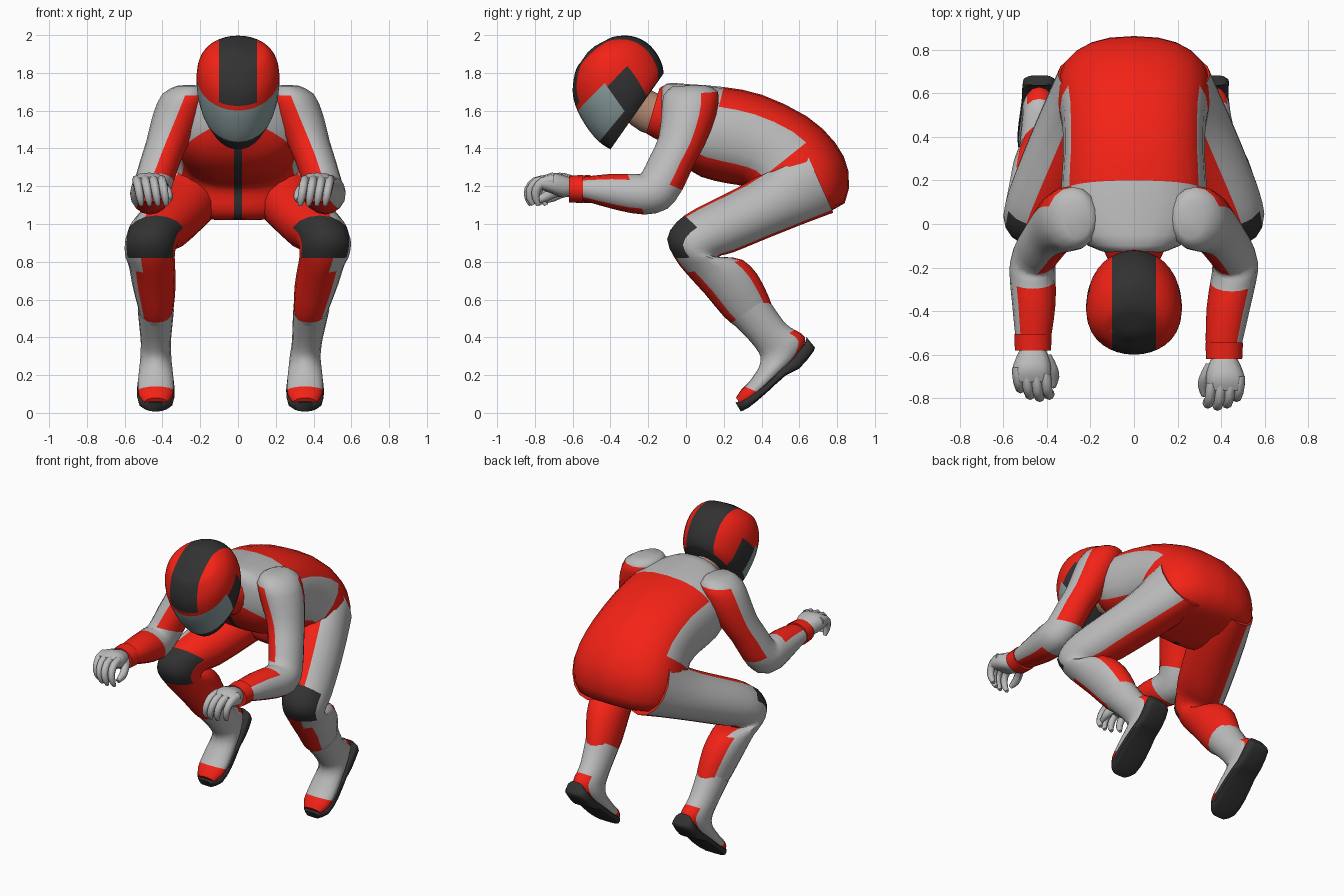
import bpy, bmesh
from math import sin, cos, pi
from mathutils import Vector

PALETTE = {"red": (0.9, 0.016, 0.008, 1), "grey": (0.5, 0.5, 0.5, 1), "dark": (0.032, 0.032, 0.032, 1),
           "glass": (0.27, 0.36, 0.36, 1), "skin": (0.45, 0.25, 0.17, 1)}
MATS = {}
for key, col in PALETTE.items():
    MATS[key] = bpy.data.materials.new(key)
    MATS[key].diffuse_color = col
KEYS = list(PALETTE)


def spline(p, steps):
    """Catmull-Rom through the rings; yields (ring position, values)."""
    out = []
    for i in range(len(p) - 1):
        a, b, c, d = p[max(i - 1, 0)], p[i], p[i + 1], p[min(i + 2, len(p) - 1)]
        for k in range(steps):
            t = k / steps
            out.append((i + t, [0.5 * (2 * B + (C - A) * t + (2 * A - 5 * B + 4 * C - D) * t * t
                                       + (3 * B - A - 3 * C + D) * t ** 3) for A, B, C, D in zip(a, b, c, d)]))
    out.append((len(p) - 1, list(p[-1])))
    return out


def loft(name, rings, paint, side=1, n=16, steps=2, power=2.0, move=None, stripe=None):
    """Ring = front/top point (y, z), back/bottom point (y, z), centre x, half width."""
    bm = bmesh.new()
    loops, pos = [], []
    for u, (y1, z1, y2, z2, cx, hw) in spline(rings, steps):
        mid = Vector((cx * side, (y1 + y2) / 2, (z1 + z2) / 2))
        half = Vector((0, (y1 - y2) / 2, (z1 - z2) / 2))
        row = []
        for k in range(n):
            a = 2 * pi * k / n
            c, s = [(1 if v > 0 else -1) * abs(v) ** (2 / power) for v in (cos(a), sin(a))]
            p = mid + Vector((c * hw * side, 0, 0)) + half * s
            row.append(bm.verts.new(p + move(p) if move else p))
        loops.append(row)
        pos.append(u)
    for i in range(len(loops) - 1):
        for k in range(n):
            m = (k + 1) % n
            f = bm.faces.new((loops[i][k], loops[i][m], loops[i + 1][m], loops[i + 1][k]))
            a = 2 * pi * (k + 0.5) / n
            f.material_index = KEYS.index(paint((pos[i] + pos[i + 1]) / 2, cos(a), sin(a)))
    for row, u in ((loops[0], 0), (loops[-1], pos[-1])):
        bm.faces.new(row).material_index = KEYS.index(paint(u, 0, 0))
    if stripe:
        w, colour, test = stripe
        for x in (-w, w):
            bmesh.ops.bisect_plane(bm, geom=bm.verts[:] + bm.edges[:] + bm.faces[:],
                                   plane_co=(x, 0, 0), plane_no=(1, 0, 0))
        for f in bm.faces:
            c = f.calc_center_median()
            if abs(c.x) < w and test(c):
                f.material_index = KEYS.index(colour)
    bmesh.ops.recalc_face_normals(bm, faces=bm.faces[:])
    me = bpy.data.meshes.new(name)
    bm.to_mesh(me)
    bm.free()
    for key in KEYS:
        me.materials.append(MATS[key])
    ob = bpy.data.objects.new(name, me)
    bpy.context.collection.objects.link(ob)
    bpy.ops.object.select_all(action='DESELECT')
    ob.select_set(True)
    bpy.context.view_layer.objects.active = ob
    bpy.ops.object.shade_smooth_by_angle(angle=0.9)
    return ob


def plain(colour):
    return lambda u, c, s: colour


def ramp(v):
    return min(max(v, 0), 1)


# Torso with grey yoke, grey flanks and front zip
def torso_paint(u, c, s):
    if u < 3 and s > 0.2 or abs(c) > 0.82 and u < 5.5:
        return "grey"
    return "red"

loft("torso", [(-.13, 1.71, -.14, 1.48, 0, .11), (-.10, 1.745, -.10, 1.41, 0, .21), (.02, 1.74, -.04, 1.33, 0, .31),
               (.20, 1.725, .08, 1.25, 0, .335), (.40, 1.685, .22, 1.215, 0, .325), (.64, 1.57, .30, 1.20, 0, .33),
               (.79, 1.43, .33, 1.15, 0, .35), (.86, 1.28, .34, 1.08, 0, .355), (.84, 1.11, .38, 1.03, 0, .32),
               (.70, 1.05, .45, 1.02, 0, .2)],
     torso_paint, n=24, power=2.4, stripe=(.02, "dark", lambda p: p.z < 1.45 and p.y < .4))

# Collar and neck
loft("collar", [(-.21, 1.48, -.14, 1.72, 0, .115), (-.16, 1.45, -.10, 1.74, 0, .135), (-.08, 1.42, -.04, 1.74, 0, .17)],
     plain("red"))
loft("neck", [(-.32, 1.55, -.22, 1.73, 0, .085), (-.24, 1.49, -.15, 1.69, 0, .09), (-.14, 1.46, -.08, 1.68, 0, .095)],
     plain("skin"))


# Helmet with visor, side discs, rim and crown stripe
def helmet_paint(u, c, s):
    if 0.9 < u < 3 and s > 0.25:
        return "glass"
    if u < 0.3 or u < 0.9 and s > -0.3 or u < 2.7 and abs(s) < 0.4:
        return "dark"
    return "red"

loft("helmet", [(-.40, 1.395, -.12, 1.795, 0, .16), (-.46, 1.435, -.125, 1.84, 0, .195), (-.52, 1.505, -.16, 1.91, 0, .215),
                (-.575, 1.60, -.215, 1.965, 0, .22), (-.60, 1.70, -.29, 1.995, 0, .205),
                (-.585, 1.81, -.375, 1.993, 0, .16), (-.555, 1.86, -.43, 1.97, 0, .1), (-.52, 1.91, -.485, 1.94, 0, .03)],
     helmet_paint, n=32, steps=4, stripe=(.1, "dark", lambda p: p.z > 1.63))


def leg_paint(u, c, s):
    if 3.5 < u < 6 and s > 0.25:
        return "dark"
    limit = 0.5 if u < 7 else 0.75
    return "grey" if c > limit or u > 9.5 else "red"


def boot_paint(u, c, s):
    return "red" if u > 6.5 or u > 2 and s < -0.6 else "grey"


def arm_paint(u, c, s):
    if u < 5:
        return "grey" if c > 0.1 and s > -0.3 or u < 1 else "red"
    return "grey" if u < 7 or c > 0.6 else "red"


LEG = [(.60, 1.46, .78, 1.06, .19, .16), (.42, 1.28, .62, 1.00, .25, .175), (.22, 1.165, .42, .92, .335, .175),
       (.05, 1.08, .25, .85, .41, .165), (-.05, 1.01, .19, .835, .45, .145), (-.10, .92, .17, .82, .465, .135),
       (-.06, .82, .20, .825, .465, .13), (0, .74, .30, .81, .455, .122), (.10, .63, .38, .73, .445, .115),
       (.20, .51, .44, .61, .435, .095), (.26, .46, .46, .55, .435, .08)]
BOOT = [(.24, .48, .43, .61, .435, .096), (.33, .39, .52, .48, .435, .085), (.385, .32, .575, .44, .435, .08),
        (.395, .28, .63, .40, .435, .08), (.385, .24, .61, .32, .435, .083), (.36, .20, .53, .23, .435, .09),
        (.33, .16, .45, .14, .435, .095), (.29, .12, .37, .06, .435, .09), (.265, .08, .30, .03, .435, .06)]
SOLE = [(.262, .055, .29, .008, .435, .045), (.31, .075, .335, .03, .435, .09), (.40, .14, .425, .105, .435, .1),
        (.50, .23, .53, .20, .435, .088), (.555, .28, .60, .235, .435, .08), (.63, .37, .675, .325, .435, .075),
        (.635, .405, .68, .35, .435, .045)]
ARM = [(-.07, 1.73, .10, 1.735, .26, .06), (-.12, 1.68, .17, 1.70, .28, .12), (-.13, 1.58, .16, 1.58, .32, .13),
       (-.145, 1.46, .10, 1.42, .37, .115), (-.19, 1.36, .04, 1.31, .41, .108), (-.235, 1.27, -.02, 1.18, .445, .105),
       (-.26, 1.265, -.10, 1.08, .465, .105), (-.31, 1.265, -.22, 1.05, .465, .105), (-.40, 1.265, -.37, 1.075, .46, .1),
       (-.54, 1.25, -.53, 1.12, .462, .085), (-.57, 1.245, -.57, 1.13, .463, .075)]
CUFF = [(-.545, 1.26, -.545, 1.11, .464, .086), (-.62, 1.255, -.62, 1.115, .464, .083)]
PALM = [(-.60, 1.24, -.60, 1.15, .465, .05), (-.65, 1.26, -.65, 1.14, .465, .075), (-.71, 1.272, -.71, 1.16, .47, .09),
        (-.765, 1.25, -.76, 1.18, .47, .085)]
THUMB = [(-.64, 1.22, -.64, 1.15, .41, .03), (-.70, 1.205, -.69, 1.14, .38, .028), (-.75, 1.17, -.735, 1.12, .367, .024),
         (-.795, 1.14, -.78, 1.11, .37, .012)]

for side, label in ((-1, "right"), (1, "left")):
    plus = side > 0

    def leg_move(p):
        return Vector((-.08 * ramp((.9 - p.z) / .6) if plus else 0, 0, 0))

    def arm_move(p):
        t = ramp((-.2 - p.y) / .35)
        return Vector((-.05 * t, 0, 0)) if plus else Vector((0, .04 * t, 0))

    # Leg, boot and sole
    loft(label + "_leg", LEG, leg_paint, side, move=leg_move)
    loft(label + "_boot", BOOT, boot_paint, side, move=leg_move)
    loft(label + "_sole", SOLE, plain("dark"), side, power=4, move=leg_move)
    # Arm and cuff
    loft(label + "_arm", ARM, arm_paint, side, move=arm_move)
    loft(label + "_cuff", CUFF, plain("red"), side, move=arm_move)
    # Glove with curled fingers
    loft(label + "_palm", PALM, plain("grey"), side, n=12, power=2.5, move=arm_move)
    loft(label + "_thumb", THUMB, plain("grey"), side, n=8, move=arm_move)
    for j, d in enumerate((.01, 0, .01, .04)):
        x = .405 + .044 * j
        rings = [(-.74 + d, 1.26, -.74 + d, 1.205, x, .024), (-.81 + d, 1.245, -.79 + d, 1.195, x - .005, .024),
                 (-.855 + d, 1.19, -.81 + d, 1.17, x - .012, .022), (-.853 + d, 1.13, -.815 + d, 1.135, x - .02, .02),
                 (-.83 + d, 1.095, -.81 + d, 1.105, x - .025, .012)]
        loft(label + "_finger_%d" % (j + 1), rings, plain("grey"), side, n=8, move=arm_move)
